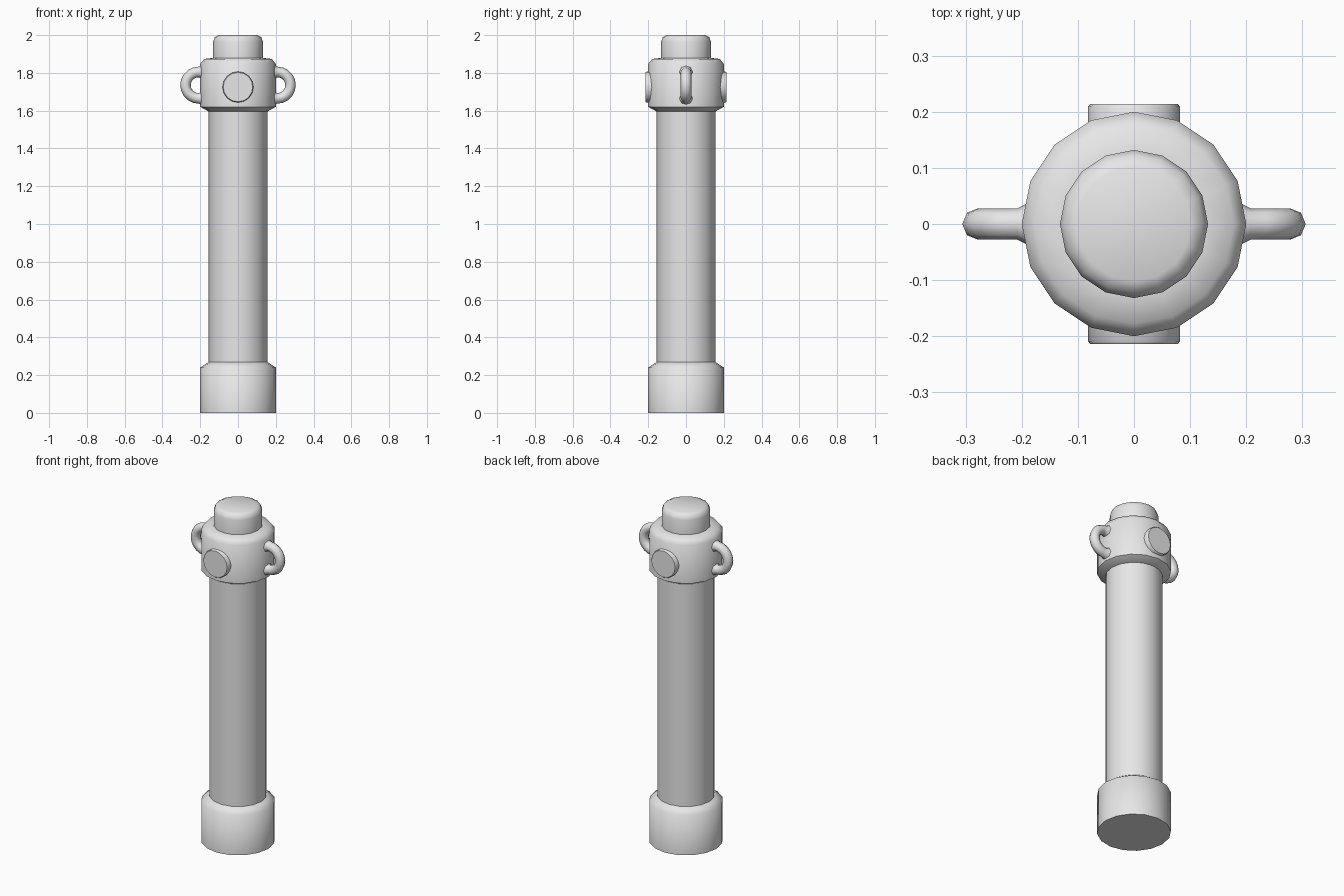
import bpy
import bmesh
from math import cos, sin, pi, radians
from mathutils import Matrix, Vector

cube = bpy.data.objects.get("Cube")
if cube:
    bpy.data.objects.remove(cube, do_unlink=True)

# Single plain grey material
GREY = (0.8, 0.8, 0.8, 1.0)
grey = bpy.data.materials.new("plain_grey")
grey.use_nodes = True
grey.diffuse_color = GREY
grey.node_tree.nodes["Principled BSDF"].inputs["Base Color"].default_value = GREY

SIDES = 16


def finish(name, bm, sharp_angle):
    bmesh.ops.recalc_face_normals(bm, faces=bm.faces)
    mesh = bpy.data.meshes.new(name)
    bm.to_mesh(mesh)
    bm.free()
    mesh.materials.append(grey)
    obj = bpy.data.objects.new(name, mesh)
    bpy.context.collection.objects.link(obj)
    bpy.ops.object.select_all(action="DESELECT")
    obj.select_set(True)
    bpy.context.view_layer.objects.active = obj
    bpy.ops.object.shade_smooth_by_angle(angle=radians(sharp_angle))
    return obj


def skin(bm, rings):
    """Bridge consecutive vertex rings and close both ends."""
    n = len(rings[0])
    for a, b in zip(rings, rings[1:]):
        for i in range(n):
            j = (i + 1) % n
            bm.faces.new((a[i], a[j], b[j], b[i]))
    bm.faces.new(rings[0])
    bm.faces.new(rings[-1])


def turned(name, profile, sharp_angle=64, matrix=Matrix()):
    """Turn a (radius, height) profile around the vertical axis."""
    bm = bmesh.new()
    rings = []
    for r, z in profile:
        angles = [2 * pi * i / SIDES for i in range(SIDES)]
        rings.append([bm.verts.new((r * cos(a), r * sin(a), z)) for a in angles])
    skin(bm, rings)
    bm.transform(matrix)
    return finish(name, bm, sharp_angle)


def handle(name, side):
    """Half-ring loop with roots that flare into the head."""
    bm = bmesh.new()
    centre = Vector((0.208, 0, 1.735))
    reach = 0.07
    path = [(Vector((0.17, 0, 1.735 + reach)), Vector((0, 0, 1)), 0.042),
            (Vector((0.192, 0, 1.735 + reach)), Vector((0, 0, 1)), 0.036)]
    steps = 10
    for i in range(steps + 1):
        a = pi / 2 - pi * i / steps
        out = Vector((cos(a), 0, sin(a)))
        path.append((centre + out * reach, out, 0.028))
    path += [(Vector((0.192, 0, 1.735 - reach)), Vector((0, 0, -1)), 0.036),
             (Vector((0.17, 0, 1.735 - reach)), Vector((0, 0, -1)), 0.042)]
    rings = []
    for p, out, r in path:
        ring = []
        for k in range(8):
            a = 2 * pi * k / 8
            ring.append(bm.verts.new(p + out * (r * cos(a)) + Vector((0, r * sin(a), 0))))
        rings.append(ring)
    skin(bm, rings)
    bm.transform(Matrix.Scale(side, 4, (1, 0, 0)))
    return finish(name, bm, 60)


# Column
turned("base", [(0.2, 0), (0.2, 0.24), (0.155, 0.27)])
turned("shaft", [(0.155, 0.25), (0.155, 1.61)])
turned("head", [(0.155, 1.595), (0.2, 1.62), (0.2, 1.848), (0.178, 1.874), (0.125, 1.88)], 58)
turned("cap", [(0.132, 1.865), (0.132, 1.965), (0.123, 1.99), (0.102, 2.0)])

# Round plates on the front and back of the head
for name, turn in (("front_button", 90), ("back_button", -90)):
    place = Matrix.Translation((0, 0, 1.725)) @ Matrix.Rotation(radians(turn), 4, "X")
    turned(name, [(0.082, 0.15), (0.082, 0.209), (0.078, 0.214)], 40, place)

# Carrying loops on both sides
handle("left_handle", 1)
handle("right_handle", -1)
